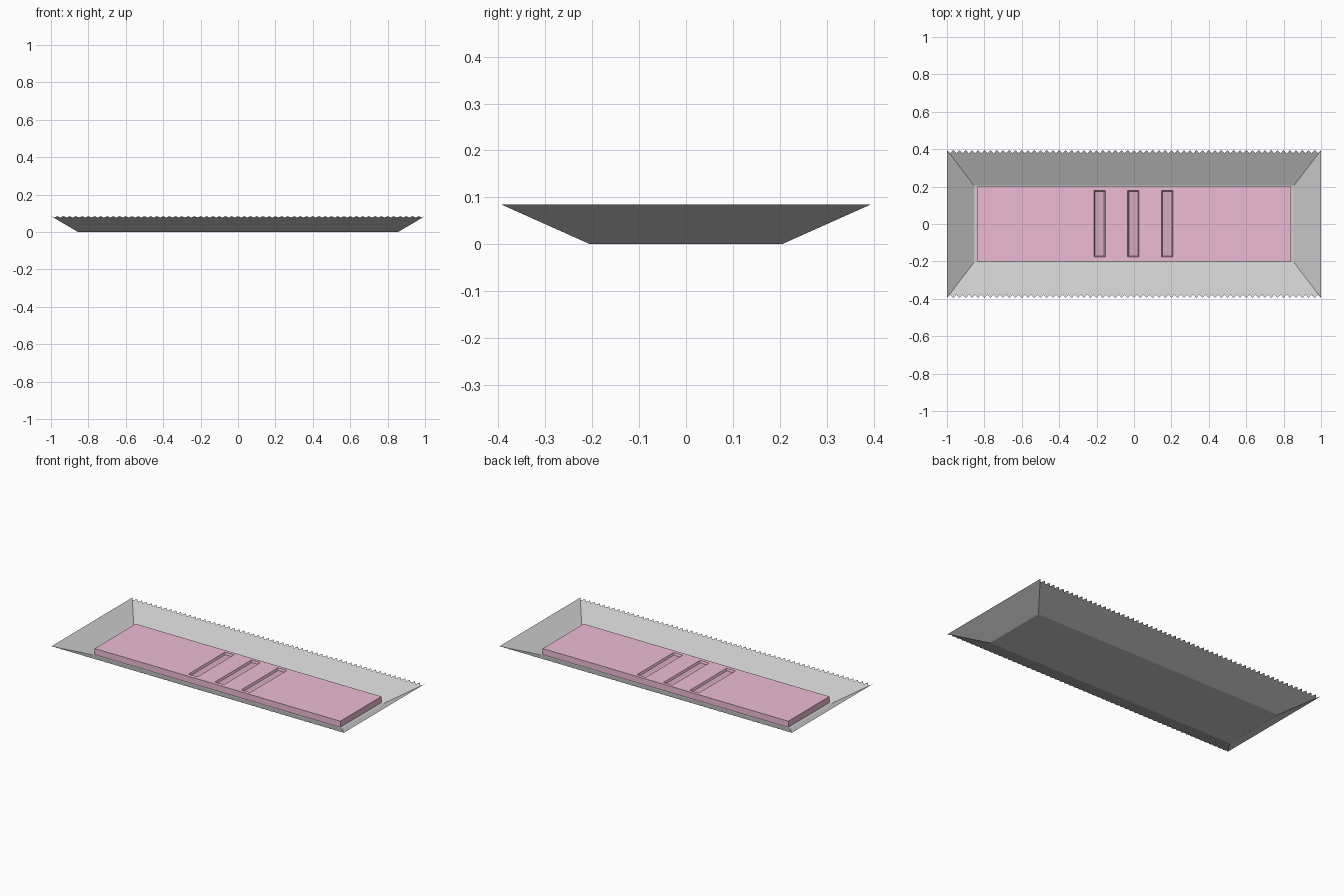
import bpy, bmesh

if "Cube" in bpy.data.objects:
    bpy.data.objects.remove(bpy.data.objects["Cube"])


def material(name, rgb):
    m = bpy.data.materials.new(name)
    m.diffuse_color = (*rgb, 1)
    m.use_nodes = True
    m.node_tree.nodes["Principled BSDF"].inputs["Base Color"].default_value = m.diffuse_color
    return m


def finish(bm, name, mats=()):
    me = bpy.data.meshes.new(name)
    bm.to_mesh(me)
    bm.free()
    for m in mats:
        me.materials.append(m)
    ob = bpy.data.objects.new(name, me)
    bpy.context.collection.objects.link(ob)
    return ob


# Foil wrapper: flat base, four flared flaps, pinked long edges
BX, BY = 0.855, 0.205
TX, TY, TZ = 1.0, 0.395, 0.085
TEETH = 60
bm = bmesh.new()
base = [bm.verts.new((x, y, 0)) for x, y in ((-BX, -BY), (BX, -BY), (BX, BY), (-BX, BY))]
bm.faces.new(base[::-1])


def zigzag(side):
    pts = []
    for i in range(2 * TEETH + 1):
        t = 0.91 if i % 2 else 1.0
        x = -TX + 2 * TX * i / (2 * TEETH)
        pts.append(bm.verts.new((x, side * (BY + (TY - BY) * t), TZ * t)))
    return pts


front, back = zigzag(-1), zigzag(1)
bm.faces.new([base[0], base[1]] + front[::-1])
bm.faces.new([base[2], base[3]] + back)
bm.faces.new([base[1], base[2], back[-1], front[-1]])
bm.faces.new([base[3], base[0], front[0], back[0]])
bmesh.ops.recalc_face_normals(bm, faces=bm.faces[:])
finish(bm, "foil_wrapper")

# Gum stick: slab with three sunken grooves with sloped walls
GX, GY, Z0, Z1 = 0.84, 0.2, 0.002, 0.04
centres = (-0.184, -0.003, 0.178)
xs = [-GX] + [c + s * 0.031 for c in centres for s in (-1, 1)] + [GX]
ys = [-GY, -0.177, 0.18, GY]
bm = bmesh.new()
grid = [[bm.verts.new((x, y, Z0)) for y in ys] for x in xs]
for i in range(len(xs) - 1):
    for j in range(3):
        bm.faces.new((grid[i][j], grid[i + 1][j], grid[i + 1][j + 1], grid[i][j + 1]))
bottom = bm.faces[:]
ext = bmesh.ops.extrude_face_region(bm, geom=bottom, use_keep_orig=True)
top = [g for g in ext["geom"] if isinstance(g, bmesh.types.BMFace)]
bmesh.ops.translate(bm, vec=(0, 0, Z1 - Z0), verts=list({v for f in top for v in f.verts}))
bmesh.ops.recalc_face_normals(bm, faces=bm.faces[:])
grooves = [f for f in top if abs(f.calc_center_median().y) < 0.1
           and any(abs(f.calc_center_median().x - c) < 0.01 for c in centres)]
walls = bmesh.ops.inset_individual(bm, faces=grooves, thickness=0.009, depth=-0.012)["faces"]
for f in grooves + walls:
    f.material_index = 1
finish(bm, "gum_stick", (material("pink", (0.85, 0.5, 0.67)),
                         material("groove_pink", (0.67, 0.41, 0.53))))
